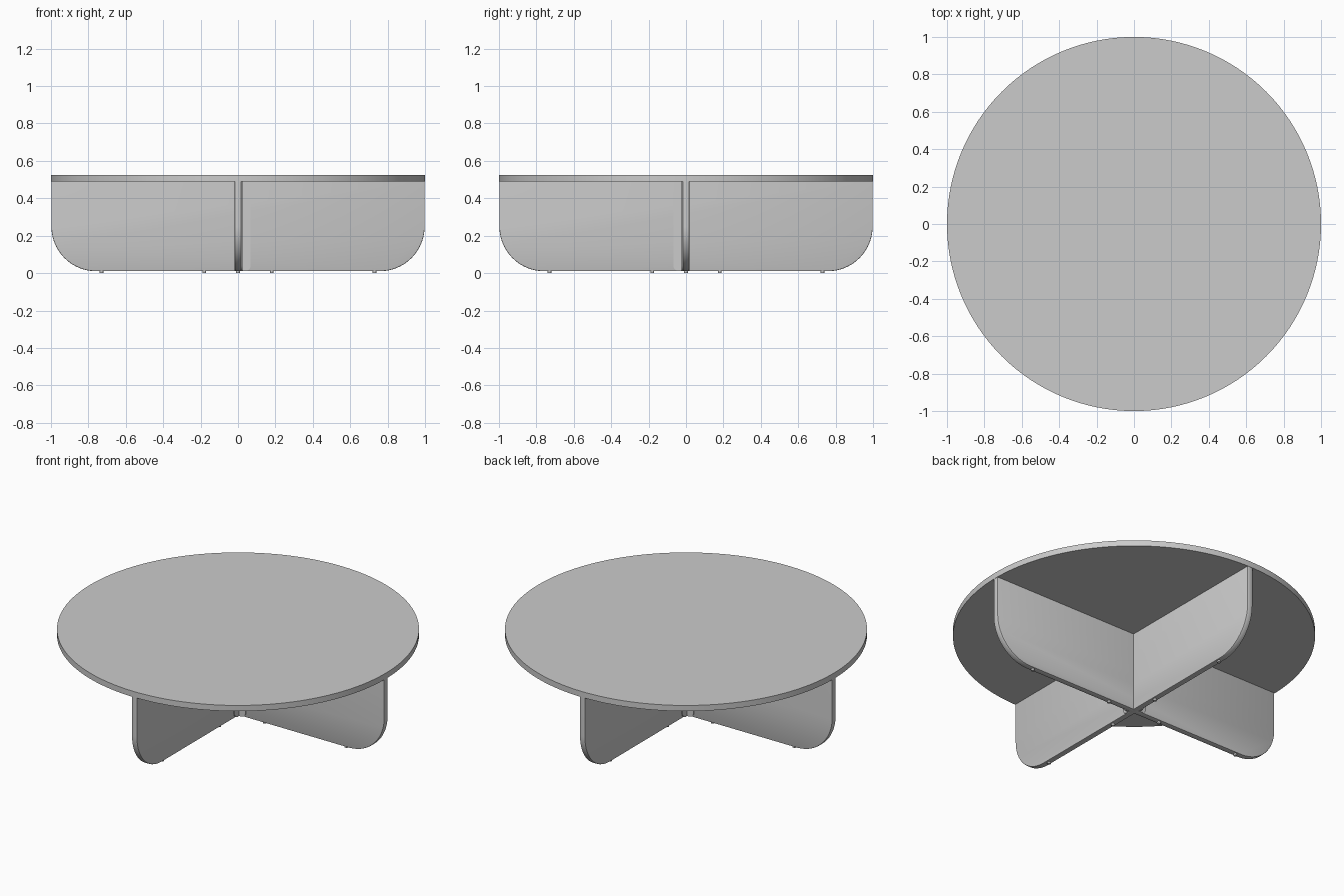
import bpy, bmesh, math
from mathutils import Matrix

if "Cube" in bpy.data.objects:
    bpy.data.objects.remove(bpy.data.objects["Cube"])

BASE, UNDER, TOP = 0.01, 0.49, 0.525


def finish(bm, name):
    bmesh.ops.recalc_face_normals(bm, faces=bm.faces)
    mesh = bpy.data.meshes.new(name)
    bm.to_mesh(mesh)
    bm.free()
    obj = bpy.data.objects.new(name, mesh)
    bpy.context.collection.objects.link(obj)
    bpy.ops.object.select_all(action='DESELECT')
    obj.select_set(True)
    bpy.context.view_layer.objects.active = obj
    bpy.ops.object.shade_smooth_by_angle(angle=math.radians(30))
    return obj


def disc(name, x, y, z0, z1, r, segments):
    bm = bmesh.new()
    bmesh.ops.create_cone(bm, cap_ends=True, segments=segments, radius1=r, radius2=r,
                          depth=z1 - z0, matrix=Matrix.Translation((x, y, (z0 + z1) / 2)))
    return finish(bm, name)


def arc(cx, cz, r, start, end, steps):
    angles = [math.radians(start + (end - start) * i / steps) for i in range(steps + 1)]
    return [(cx + r * math.cos(a), cz + r * math.sin(a)) for a in angles]


def plate(name, outline, y0, y1, matrix, bevel=0):
    # Extrude an x-z outline along y, softening every rim except the top
    bm = bmesh.new()
    face = bm.faces.new([bm.verts.new((x, y0, z)) for x, z in outline])
    ext = bmesh.ops.extrude_face_region(bm, geom=[face], use_keep_orig=True)
    new = [v for v in ext["geom"] if isinstance(v, bmesh.types.BMVert)]
    bmesh.ops.translate(bm, vec=(0, y1 - y0, 0), verts=new)
    if bevel:
        rims = [e for e in bm.edges
                if abs(e.verts[0].co.y - e.verts[1].co.y) < 1e-6
                and min(v.co.z for v in e.verts) < UNDER - 1e-4]
        bmesh.ops.bevel(bm, geom=rims, offset=bevel, segments=2, profile=0.5, affect='EDGES')
    bm.transform(matrix)
    return finish(bm, name)


# Round top
disc("table_top", 0, 0, UNDER, TOP, 1.0, 128)

# Two crossing leg panels with rounded lower corners
HALF, R = 0.018, 0.24
panel = [(-0.998, UNDER)] + arc(-0.998 + R, BASE + R, R, 180, 270, 20) \
    + arc(0.998 - R, BASE + R, R, 270, 360, 20) + [(0.998, UNDER)]
quarter = Matrix.Rotation(math.pi / 2, 4, 'Z')
plate("leg_panel_x", panel, -HALF, HALF, Matrix(), 0.005)
plate("leg_panel_y", panel, -HALF, HALF, quarter, 0.005)

# Angle brackets in two opposite inner corners
flange = [(HALF, UNDER), (HALF, BASE)] + arc(0.067 - 0.03, BASE + 0.03, 0.03, 270, 360, 8) + [(0.067, UNDER)]
swap = Matrix(((0, -1, 0, 0), (-1, 0, 0, 0), (0, 0, 1, 0), (0, 0, 0, 1)))
for i in range(2):
    turn = Matrix.Rotation(math.pi * i, 4, 'Z')
    plate(f"bracket_{i + 1}_flange_a", flange, -HALF - 0.006, -HALF, turn)
    plate(f"bracket_{i + 1}_flange_b", flange, -HALF - 0.006, -HALF, turn @ swap)

# Small glides under the panels
for d in (-0.73, -0.18, 0.18, 0.73):
    disc("glide_x", d, 0, 0, BASE + 0.002, 0.01, 16)
    disc("glide_y", 0, d, 0, BASE + 0.002, 0.01, 16)
